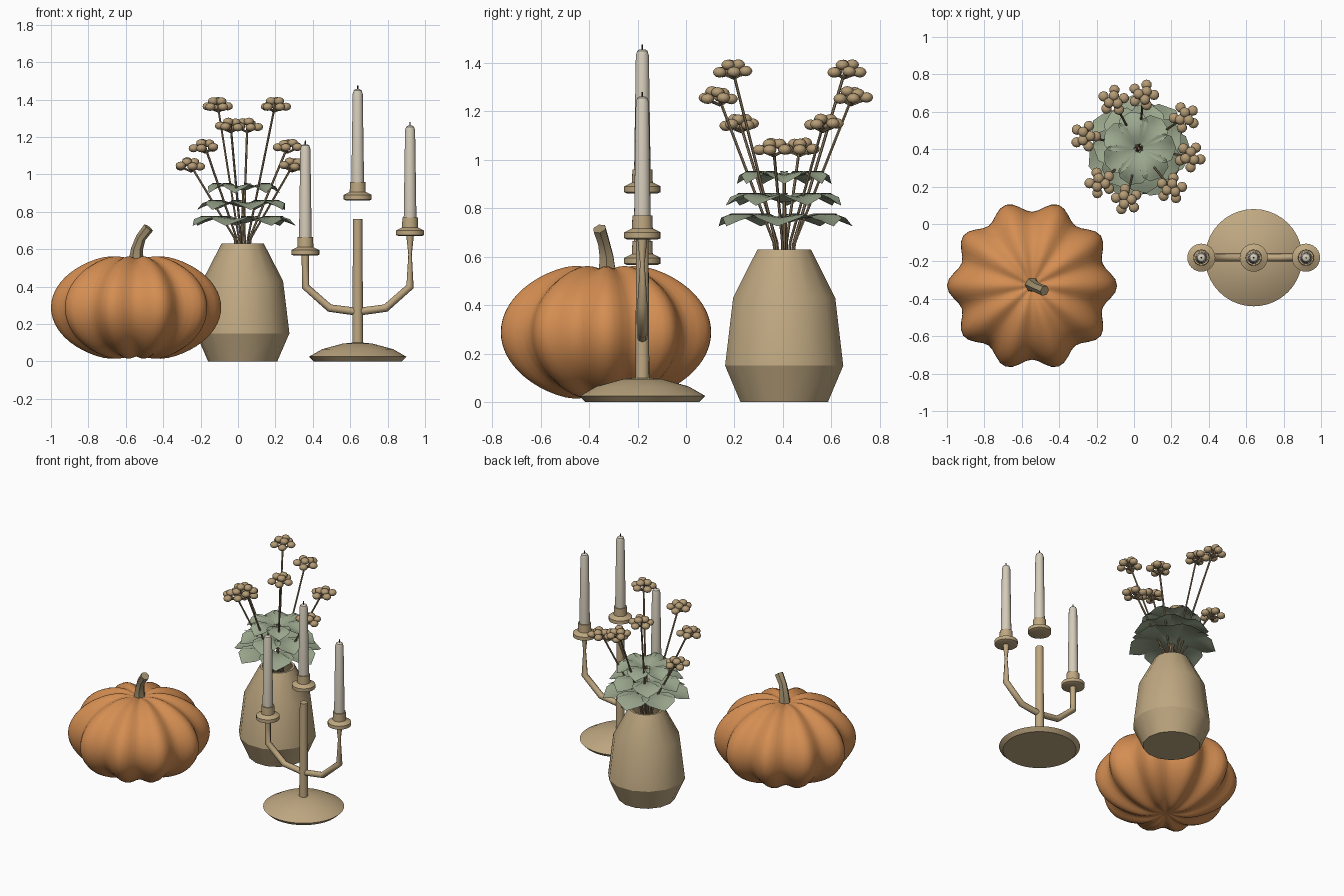
import bpy, bmesh, math, random
from mathutils import Vector, Matrix

random.seed(4)
cube = bpy.data.objects.get("Cube")
if cube:
    bpy.data.objects.remove(cube, do_unlink=True)


def material(name, rgb):
    m = bpy.data.materials.new(name)
    m.use_nodes = True
    m.diffuse_color = (*rgb, 1)
    m.node_tree.nodes["Principled BSDF"].inputs["Base Color"].default_value = (*rgb, 1)
    return m


TAN = material("tan ceramic", (0.52, 0.39, 0.22))
ORANGE = material("pumpkin orange", (0.66, 0.27, 0.085))
GREEN = material("sage green", (0.33, 0.39, 0.27))
BROWN = material("dry stem brown", (0.30, 0.22, 0.13))
BERRY = material("dried berry", (0.46, 0.33, 0.18))
WAX = material("candle wax", (0.66, 0.60, 0.49))
DARK = material("wick dark", (0.03, 0.03, 0.03))
WOODY = material("woody stem", (0.36, 0.28, 0.16))


def add(name, bm, mat, angle=35):
    """Turn a bmesh into a named object with smooth shading by angle."""
    bmesh.ops.recalc_face_normals(bm, faces=bm.faces)
    me = bpy.data.meshes.new(name)
    bm.to_mesh(me)
    bm.free()
    me.materials.append(mat)
    ob = bpy.data.objects.new(name, me)
    bpy.context.collection.objects.link(ob)
    if angle:
        bpy.ops.object.select_all(action='DESELECT')
        ob.select_set(True)
        bpy.context.view_layer.objects.active = ob
        bpy.ops.object.shade_smooth_by_angle(angle=math.radians(angle))
    return ob


def lathe(name, profile, at, mat, sides=32, angle=35):
    """Revolve (radius, height) pairs about a vertical axis; ends are capped."""
    bm = bmesh.new()
    rings = []
    for r, z in profile:
        rings.append([bm.verts.new((at[0] + r * math.cos(i * math.tau / sides),
                                    at[1] + r * math.sin(i * math.tau / sides), z))
                      for i in range(sides)])
    for a, b in zip(rings, rings[1:]):
        for i in range(sides):
            j = (i + 1) % sides
            bm.faces.new((a[i], a[j], b[j], b[i]))
    bm.faces.new(rings[0])
    bm.faces.new(rings[-1])
    return add(name, bm, mat, angle)


def tube(name, paths, radius, mat, taper=None, res=2):
    """Sweep a round section along one or more poly paths."""
    cu = bpy.data.curves.new(name, 'CURVE')
    cu.dimensions = '3D'
    cu.bevel_depth = radius
    cu.bevel_resolution = res
    cu.use_fill_caps = True
    for path in paths:
        s = cu.splines.new('POLY')
        s.points.add(len(path) - 1)
        for i, p in enumerate(path):
            s.points[i].co = (*p, 1)
            s.points[i].radius = taper[i] if taper else 1
    tmp = bpy.data.objects.new(name + " path", cu)
    bpy.context.collection.objects.link(tmp)
    me = bpy.data.meshes.new_from_object(tmp.evaluated_get(bpy.context.evaluated_depsgraph_get()))
    bpy.data.objects.remove(tmp, do_unlink=True)
    bm = bmesh.new()
    bm.from_mesh(me)
    bpy.data.meshes.remove(me)
    return add(name, bm, mat, 50)


# Pumpkin: a squashed sphere with ten lobes and dimples at the poles
PX, PY = -0.545, -0.33
bm = bmesh.new()
bmesh.ops.create_uvsphere(bm, u_segments=80, v_segments=32, radius=1)
for v in bm.verts:
    lobe = math.cos(10 * math.atan2(v.co.y, v.co.x))
    flat = math.hypot(v.co.x, v.co.y)
    r = 0.425 + 0.03 * lobe
    dimple = 1 - 0.13 * math.exp(-(flat / 0.22) ** 2)
    groove = 1 - 0.025 * (1 - lobe) * min(1, flat * 3)
    v.co = (PX + v.co.x * r, PY + v.co.y * r, 0.288 + v.co.z * 0.293 * dimple * groove)
add("pumpkin", bm, ORANGE, 60)
tube("pumpkin_stem", [[(-0.545, -0.325, 0.53), (-0.54, -0.328, 0.6),
                       (-0.52, -0.34, 0.66), (-0.478, -0.357, 0.715)]],
     0.032, WOODY, (1.3, 1, 0.85, 0.9), 1)

# Vase: faceted and open at the top
VX, VY = 0.025, 0.405
lathe("vase", [(0.185, 0), (0.25, 0.15), (0.216, 0.43), (0.113, 0.63),
               (0.098, 0.63), (0.195, 0.43), (0.22, 0.15), (0.16, 0.03)],
      (VX, VY), TAN, 14, 28)

# Flower sprays: four opposed pairs, each pair at its own height
blooms = [(-0.11, 0.66, 1.36), (0.20, 0.19, 1.36), (0.05, 0.69, 1.25), (-0.04, 0.13, 1.25),
          (0.27, 0.57, 1.14), (-0.18, 0.22, 1.14), (-0.26, 0.47, 1.04), (0.30, 0.36, 1.04)]
stems = []
berries = bmesh.new()
for x, y, z in blooms:
    head = Vector((x, y, z))
    out = Vector((x - VX, y - VY, 0)).normalized()
    foot = Vector((VX, VY, 0.45)) + out * 0.012
    neck = Vector((VX, VY, 0.66)) + out * 0.045
    stems.append([foot, neck, head + Vector((0, 0, 0.02))])
    turn = random.random() * math.tau
    for count, ring, lift in ((5, 0.057, 0.005), (3, 0.026, 0.027)):
        for i in range(count):
            a = turn + i * math.tau / count
            p = head + Vector((ring * math.cos(a), ring * math.sin(a),
                               lift + random.uniform(-0.006, 0.006)))
            bmesh.ops.create_icosphere(berries, subdivisions=2, radius=0.028,
                                       matrix=Matrix.Translation(p) @ Matrix.Diagonal((1, 1, 0.78, 1)))
        # short stalks to the outer berries
        if count == 5:
            for i in range(5):
                a = turn + i * math.tau / 5
                stems.append([head - Vector((0, 0, 0.025)) - out * 0.01,
                              head + Vector((ring * math.cos(a), ring * math.sin(a), 0.0))])
add("berry_clusters", berries, BERRY, 60)
tube("flower_stems", stems, 0.006, BROWN, None, 1)

# Foliage: three tiers of broad, pointed leaves folded along the midrib
widths = [0.1, 0.5, 0.85, 1.0, 0.8, 0.0]
leaves = bmesh.new()
leaf_stems = []
TIERS = ((0.20, 0.925, 0.0), (0.245, 0.835, 0.4), (0.285, 0.75, 0.8))
for reach, height, twist in TIERS:
    for k in range(7):
        spin = Matrix.Translation((VX, VY, height)) @ Matrix.Rotation(twist + k * math.tau / 7, 4, 'Z')
        rows = []
        for i, w in enumerate(widths):
            t = i / (len(widths) - 1)
            along = 0.02 + (reach - 0.02) * t
            half = 0.39 * reach * w
            mid = -0.01 + 0.03 * math.sin(t * math.pi) - 0.015 * t
            rows.append([leaves.verts.new(spin @ Vector((along + 0.02 * abs(s) * t * w, s * half,
                                                         mid + 0.018 * abs(s) * w)))
                         for s in ((-1, -0.5, 0, 0.5, 1) if w else (0,))])
        for a, b in zip(rows, rows[1:]):
            for i in range(4):
                if len(b) > 1:
                    leaves.faces.new((a[i], a[i + 1], b[i + 1], b[i]))
                else:
                    leaves.faces.new((a[i], a[i + 1], b[0]))
    lean = Vector((math.cos(twist * 5), math.sin(twist * 5), 0)) * 0.02
    leaf_stems.append([Vector((VX, VY, 0.45)) + lean, Vector((VX, VY, height))])
add("foliage", leaves, GREEN, 40)
tube("leaf_stems", leaf_stems, 0.007, BROWN, None, 1)

# Candelabra: domed foot, post and two bent arms
CX, CY = 0.64, -0.18
lathe("candelabra_base", [(0.235, 0), (0.26, 0.025), (0.19, 0.065), (0.08, 0.095), (0.03, 0.1)],
      (CX, CY), TAN, 40, 20)
lathe("candelabra_post", [(0.029, 0.09), (0.025, 0.76)], (CX, CY), TAN, 16, 40)
for side, name, top in ((-1, "right_arm", 0.57), (1, "left_arm", 0.68)):
    bend = [(0, 0.265), (0.15, 0.285), (0.28, 0.4), (0.28, 0.41 + (top - 0.41) * 0.6), (0.28, top)]
    pinch = 0.45 if side > 0 else 0.9
    tube(name, [[(CX + side * d, CY, z) for d, z in bend]], 0.021, TAN, (1, 1, 1, pinch, 1))

# Three holders, candles and wicks
for name, x, low, tip in (("right", CX - 0.28, 0.565, 1.16), ("centre", CX, 0.86, 1.455),
                          ("left", CX + 0.28, 0.67, 1.26)):
    at = (x, CY)
    lathe(name + "_holder", [(0.062, low), (0.075, low + 0.006), (0.075, low + 0.03),
                             (0.043, low + 0.046), (0.041, low + 0.1)], at, TAN, 24)
    lathe(name + "_candle", [(0.034, low + 0.095), (0.027, tip - 0.025), (0.021, tip - 0.006),
                             (0.012, tip)], at, WAX, 20)
    lathe(name + "_wick", [(0.004, tip - 0.01), (0.003, tip + 0.02)], at, DARK, 8)
